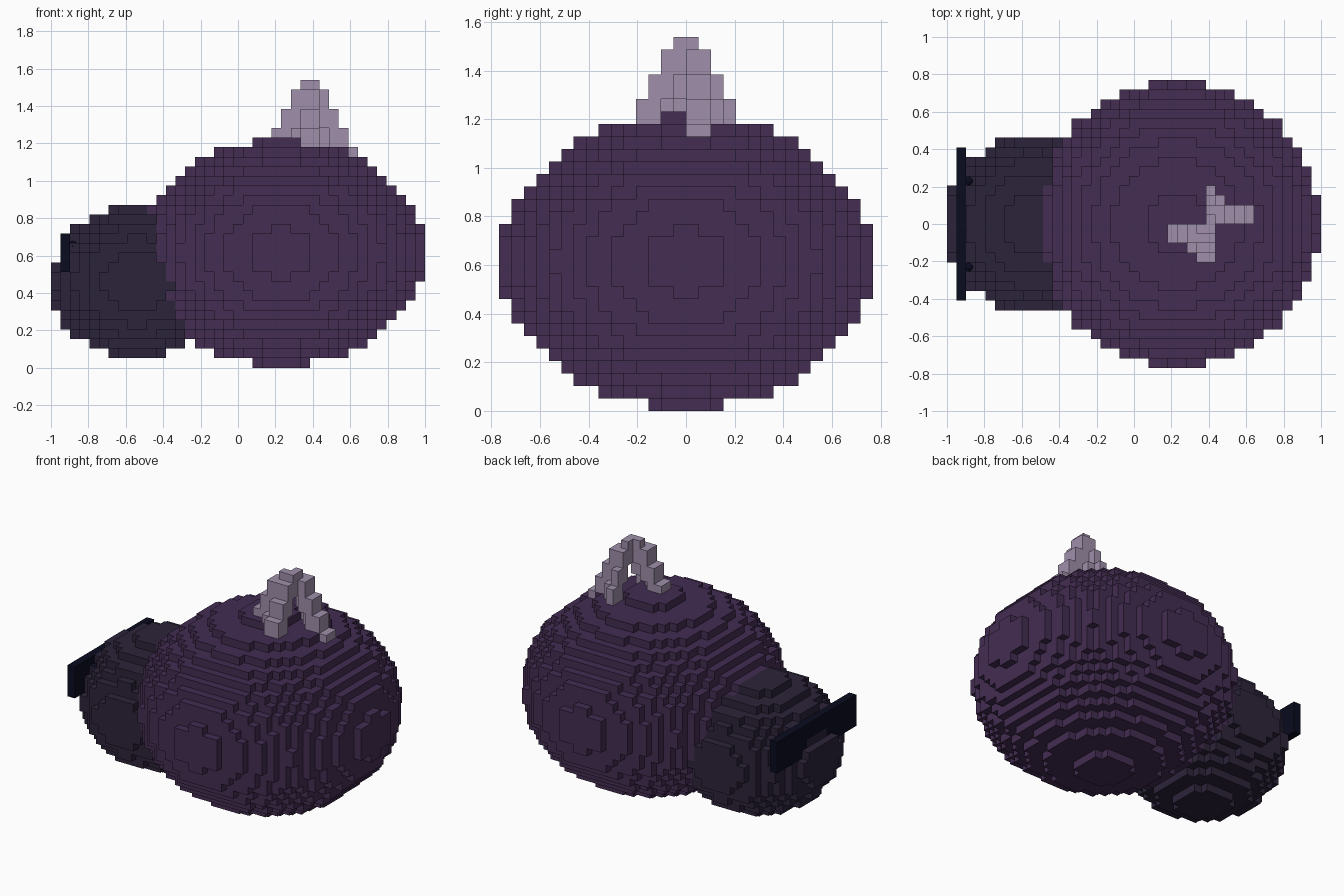
import bpy
import bmesh
from mathutils import Vector

cube = bpy.data.objects.get("Cube")
if cube:
    bpy.data.objects.remove(cube, do_unlink=True)

V = 2 / 39  # block size


def linear(c):
    c /= 255
    return c / 12.92 if c <= 0.04045 else ((c + 0.055) / 1.055) ** 2.4


def material(name, rgb):
    m = bpy.data.materials.new(name)
    col = tuple(linear(c) for c in rgb) + (1.0,)
    m.diffuse_color = col
    m.use_nodes = True
    bsdf = m.node_tree.nodes["Principled BSDF"]
    bsdf.inputs["Base Color"].default_value = col
    bsdf.inputs["Roughness"].default_value = 0.9
    return m


purple = material("deep purple", (67, 45, 82))
dusk = material("dark dusk violet", (44, 35, 58))
mauve = material("pale mauve", (160, 144, 171))
navy = material("near black navy", (9, 11, 31))


def ellipsoid(centre, radii):
    """Grid cells whose middle lies inside an ellipsoid (block units)."""
    lo = [int(c - r - 1) for c, r in zip(centre, radii)]
    hi = [int(c + r + 2) for c, r in zip(centre, radii)]
    return {(i, j, k)
            for i in range(lo[0], hi[0])
            for j in range(lo[1], hi[1])
            for k in range(lo[2], hi[2])
            if sum(((p + 0.5 - c) / r) ** 2
                   for p, c, r in zip((i, j, k), centre, radii)) <= 1}


# Rounded body and smaller head
body = ellipsoid((24, 0, 12), (14.9, 14.9, 11.8))
head = ellipsoid((9, 0, 9), (9.25, 9.25, 8.0))
head = {c for c in head if not (c[0] == 0 and c[2] >= 11)}

# Eye band across the face: two tall lenses joined by a thin bridge
band = {(1, j, k) for j in range(-8, 8) for k in range(10, 14)
        if k >= 12 or not -2 <= j < 2}

# Hollow stepped spire made of two opposite quarters
spire = set()
for n, levels in enumerate(((29,), (27, 28), (25, 26), (23, 24), (21, 22)), 1):
    for a in range(n):
        for b in range(n):
            if n - 2 <= a + b <= n - 1 or (a, b) == (n - 1, 1):
                for k in levels:
                    spire.add((27 + a, b, k))
                    spire.add((26 - a, -1 - b, k))
                    if a == 0:
                        spire.add((27, -1 - b, k))

head -= body | band
spire -= body
solid = body | head | band | spire

# The four corners of each block side, as offsets from the block's low corner
SIDES = {}
for axis in range(3):
    u, w = (axis + 1) % 3, (axis + 2) % 3
    for sign in (-1, 1):
        ring = []
        for du, dw in ((0, 0), (1, 0), (1, 1), (0, 1)):
            p = [0, 0, 0]
            p[axis], p[u], p[w] = (sign + 1) // 2, du, dw
            ring.append(tuple(p))
        step = [0, 0, 0]
        step[axis] = sign
        SIDES[tuple(step)] = ring if sign > 0 else ring[::-1]


def build(name, cells, mat):
    """Skin the exposed sides of a set of blocks."""
    bm = bmesh.new()
    corners = {}

    def corner(p):
        if p not in corners:
            corners[p] = bm.verts.new(Vector((p[0] * V - 1, p[1] * V, p[2] * V)))
        return corners[p]

    for c in sorted(cells):
        for step, ring in SIDES.items():
            if tuple(x + s for x, s in zip(c, step)) not in solid:
                bm.faces.new([corner(tuple(x + o for x, o in zip(c, off)))
                              for off in ring])
    mesh = bpy.data.meshes.new(name)
    bm.to_mesh(mesh)
    bm.free()
    mesh.materials.append(mat)
    obj = bpy.data.objects.new(name, mesh)
    bpy.context.collection.objects.link(obj)
    return obj


build("body", body, purple)
build("head", head, dusk)
build("eye_band", band, navy)
build("spire", spire, mauve)

# Small round studs behind the band
for side, y in (("left", -0.23), ("right", 0.23)):
    bpy.ops.mesh.primitive_uv_sphere_add(segments=12, ring_count=8, radius=0.028,
                                         location=(-0.883, y, 0.65))
    stud = bpy.context.object
    stud.name = "band_stud_" + side
    stud.data.materials.append(navy)
    bpy.ops.object.shade_smooth_by_angle()
